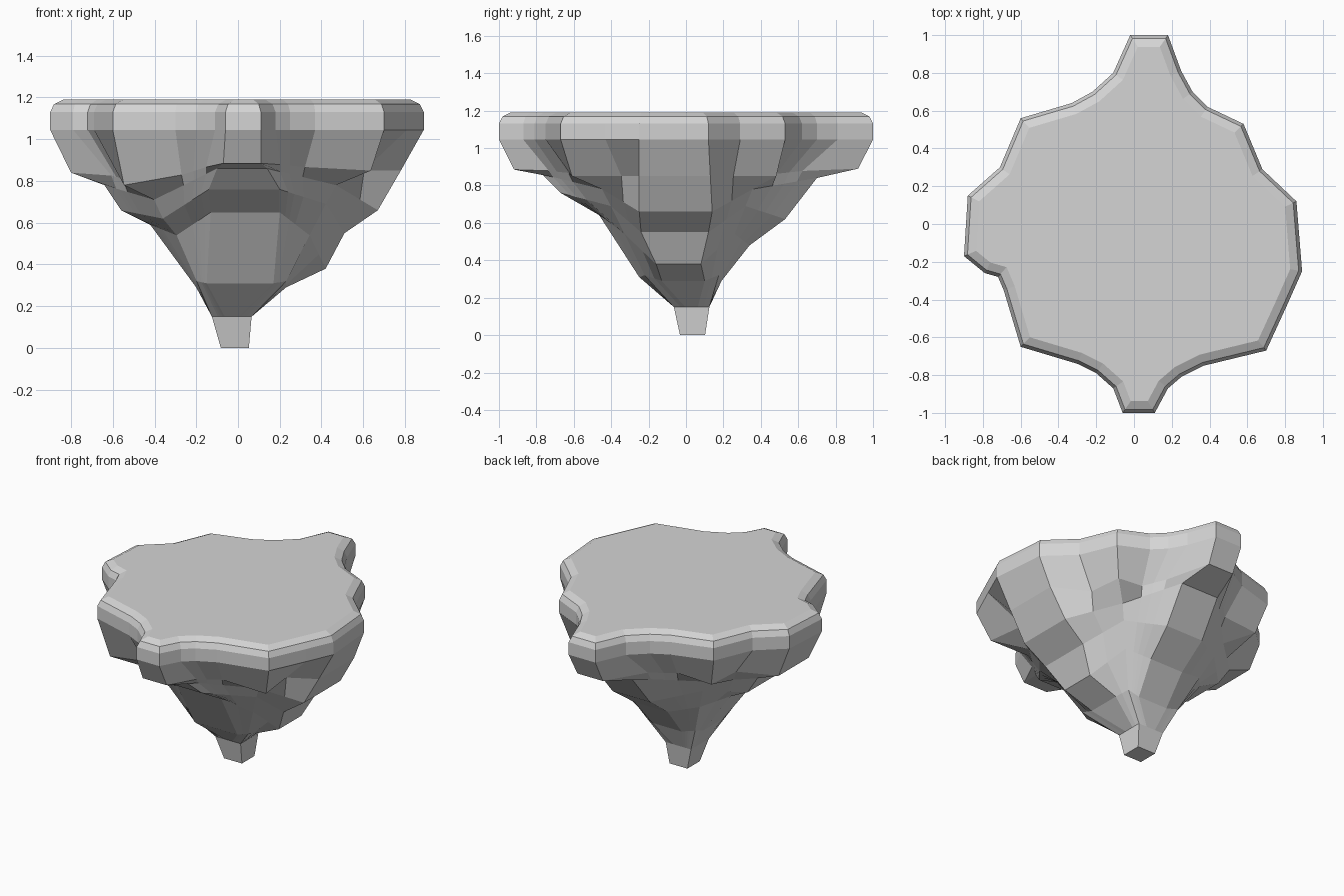
import bpy
import bmesh
from mathutils import Vector

cube = bpy.data.objects.get("Cube")
if cube:
    bpy.data.objects.remove(cube, do_unlink=True)

stone = bpy.data.materials.new("grey_stone")
stone.use_nodes = True
GREY = (0.66, 0.66, 0.66, 1)
stone.diffuse_color = GREY
stone.node_tree.nodes["Principled BSDF"].inputs["Base Color"].default_value = GREY

# Rim outline, counterclockwise: each side spur has two points, each corner one,
# and the points between them are valleys.
FRONT, RIGHT, BACK, LEFT = "front", "plus_x", "back", "minus_x"
OUTLINE = [
    (RIGHT, [(.89, -.25), (.86, .12)]), ("valley", [(.68, .29)]),
    ("corner", [(.58, .53)]), ("valley", [(.39, .62), (.31, .70), (.25, .81)]),
    (BACK, [(.18, 1), (-.02, 1)]), ("valley", [(-.11, .80), (-.22, .70), (-.33, .64)]),
    ("corner", [(-.60, .56)]), ("valley", [(-.71, .30)]),
    (LEFT, [(-.88, .15), (-.90, -.17)]), ("valley", [(-.79, -.26), (-.72, -.28), (-.69, -.35)]),
    ("corner", [(-.60, -.65)]), ("valley", [(-.30, -.74), (-.20, -.79), (-.11, -.87)]),
    (FRONT, [(-.06, -1), (.11, -1)]), ("valley", [(.18, -.87), (.25, -.81), (.37, -.75)]),
    ("corner", [(.70, -.67)]), ("valley", [(.81, -.43)]),
]

# Underside of each spur: distance out, height, low and high edge across
SPURS = {
    FRONT: [(.92, .885, -.07, .11), (.77, .86, -.1, .14), (.67, .76, -.14, .2),
            (.47, .65, -.13, .2), (.25, .31, -.15, .17)],
    BACK: [(.92, .89, -.02, .17), (.70, .84, -.08, .2), (.53, .62, -.1, .18),
           (.34, .48, -.1, .15), (.19, .29, -.1, .12)],
    RIGHT: [(.78, .85, -.25, .13), (.67, .66, -.25, .14), (.51, .55, -.24, .12),
            (.42, .38, -.16, .08), (.23, .29, -.13, .1)],
    LEFT: [(.80, .84, -.17, .15), (.64, .78, -.16, .15), (.56, .66, -.15, .14),
           (.42, .59, -.14, .13), (.20, .29, -.12, .1)],
}
DIRECTION = {FRONT: (0, -1), BACK: (0, 1), RIGHT: (1, 0), LEFT: (-1, 0)}

# Underside of each corner: share of the rim radius, height
CORNER = [(.91, .85), (.67, .78), (.6, .69), (.49, .54), (.33, .32)]

# Square tip: centre x, centre y, half width, height
TIP = [(-.03, .03, .095, .15), (-.015, .035, .067, 0)]
RIM_BOTTOM, RIM_TOP, TOP = 1.045, 1.13, 1.19


def spur_chain(name, point, is_first):
    """Points from the rim down to the tip for one edge of a spur."""
    dx, dy = DIRECTION[name]
    # walking counterclockwise, the first edge is low on the front and +x sides
    low = is_first == (name in (FRONT, RIGHT))
    chain = [Vector((*point, RIM_BOTTOM))]
    for out, z, lo, hi in SPURS[name]:
        across = lo if low else hi
        chain.append(Vector((dx * out + abs(dy) * across, dy * out + abs(dx) * across, z)))
    for cx, cy, half, z in TIP:
        across = half * (-.35 if low else .35)
        chain.append(Vector((cx + dx * half + abs(dy) * across,
                             cy + dy * half + abs(dx) * across, z)))
    return chain


def corner_chain(point):
    """Points from the rim down to the tip for one corner."""
    x, y = point
    drop = .07 if x < 0 and y < 0 else 0
    chain = [Vector((x, y, RIM_BOTTOM))]
    for i, (share, z) in enumerate(CORNER):
        chain.append(Vector((x * share, y * share, z - (drop if i < 3 else 0))))
    for cx, cy, half, z in TIP:
        chain.append(Vector((cx + (half if x > 0 else -half),
                             cy + (half if y > 0 else -half), z)))
    return chain


def valley_chain(point, before, after):
    """Blend of the neighbouring chains, with a wall leaning in under the rim."""
    here = Vector((*point, RIM_BOTTOM))
    span = after[0] - before[0]
    t = max(.05, min(.95, (here - before[0]).dot(span) / span.length_squared))
    chain = [a.lerp(b, t) for a, b in zip(before, after)]
    # the wall foot sits at the height of the first ring, above the second one
    foot = chain[2].lerp(chain[1], .15)
    chain[0:2] = [here, Vector((foot.x, foot.y, chain[1].z))]
    return chain


def inset(points, distance, z):
    """Mitred inward offset of a counterclockwise outline."""
    ring = []
    for i, p in enumerate(points):
        a = (p - points[i - 1]).normalized()
        b = (points[(i + 1) % len(points)] - p).normalized()
        na, nb = Vector((-a.y, a.x)), Vector((-b.y, b.x))
        move = (na + nb) * (distance / (1 + na.dot(nb)))
        ring.append(Vector((p.x + move.x, p.y + move.y, z)))
    return ring


# One chain per rim point: spurs and corners first, then the valleys between
chains = []
for kind, points in OUTLINE:
    for i, p in enumerate(points):
        if kind == "valley":
            chains.append(None)
        elif kind == "corner":
            chains.append(corner_chain(p))
        else:
            chains.append(spur_chain(kind, p, i == 0))
rim = [Vector(p) for _, points in OUTLINE for p in points]
count = len(rim)
keys = [i for i in range(count) if chains[i]]
for i in range(count):
    if chains[i] is None:
        before = max(k for k in keys if k < i)
        after = min((k for k in keys if k > i), default=keys[0])
        chains[i] = valley_chain(rim[i], chains[before], chains[after])

# Rings from the top plateau, over the bevelled rim, down to the tip
rings = [inset(rim, .062, TOP), inset(rim, .018, TOP - .022), inset(rim, 0, RIM_TOP)]
rings += [[chain[level] for chain in chains] for level in range(len(chains[0]))]

bm = bmesh.new()
loops = [[bm.verts.new(p) for p in ring] for ring in rings]
bm.faces.new(loops[0])
bm.faces.new(reversed(loops[-1]))
for upper, lower in zip(loops, loops[1:]):
    for i in range(count):
        j = (i + 1) % count
        bm.faces.new((upper[i], lower[i], lower[j], upper[j]))
bmesh.ops.recalc_face_normals(bm, faces=bm.faces)

mesh = bpy.data.meshes.new("floating_rock")
bm.to_mesh(mesh)
bm.free()
mesh.materials.append(stone)
rock = bpy.data.objects.new("floating_rock", mesh)
bpy.context.collection.objects.link(rock)
